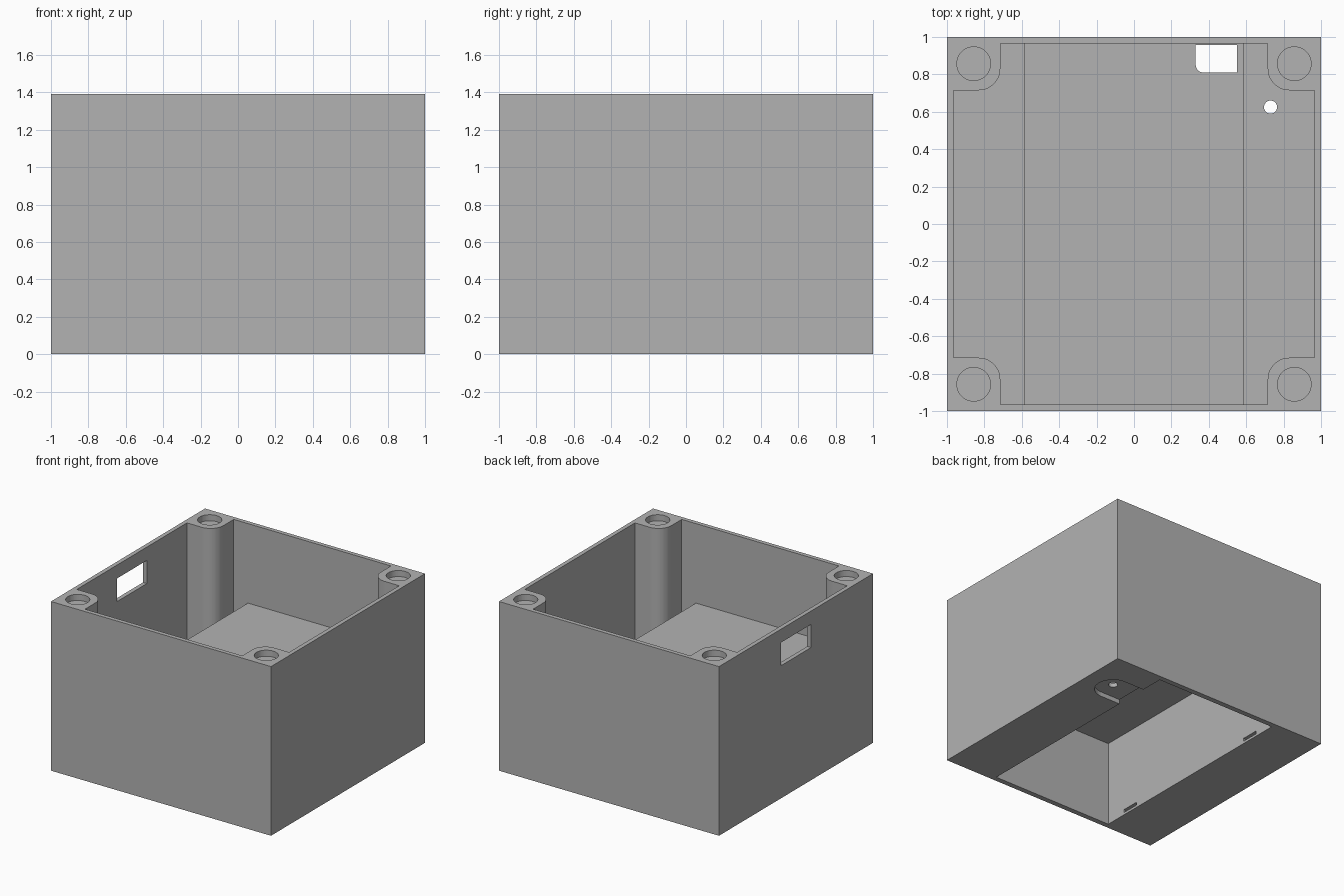
import bpy, bmesh, math

cube = bpy.data.objects.get("Cube")
if cube:
    bpy.data.objects.remove(cube, do_unlink=True)

HEIGHT, INNER, FLOOR, DECK = 1.39, 0.965, 0.07, 0.737

grey = bpy.data.materials.new("plain_grey")
grey.use_nodes = True
colour = (0.45, 0.45, 0.45, 1)
grey.diffuse_color = colour
grey.node_tree.nodes["Principled BSDF"].inputs["Base Color"].default_value = colour


def prism(name, outline, z0, z1):
    """Extrude a flat outline from z0 up to z1."""
    bm = bmesh.new()
    face = bm.faces.new([bm.verts.new((x, y, z0)) for x, y in outline])
    top = bmesh.ops.extrude_face_region(bm, geom=[face])["geom"]
    verts = [v for v in top if isinstance(v, bmesh.types.BMVert)]
    bmesh.ops.translate(bm, verts=verts, vec=(0, 0, z1 - z0))
    bmesh.ops.recalc_face_normals(bm, faces=bm.faces)
    mesh = bpy.data.meshes.new(name)
    bm.to_mesh(mesh)
    bm.free()
    mesh.materials.append(grey)
    obj = bpy.data.objects.new(name, mesh)
    bpy.context.collection.objects.link(obj)
    return obj


def arc(cx, cy, r, a0, a1, steps=16):
    angles = [math.radians(a0 + (a1 - a0) * i / steps) for i in range(steps + 1)]
    return [(cx + r * math.cos(a), cy + r * math.sin(a)) for a in angles]


def circle(cx, cy, r):
    return arc(cx, cy, r, 0, 360, 48)[:-1]


def rect(x0, x1, y0, y1):
    return [(x0, y0), (x1, y0), (x1, y1), (x0, y1)]


def combine(target, tool, operation="DIFFERENCE"):
    """Apply a boolean and discard the tool."""
    tool.hide_render = True
    mod = target.modifiers.new(tool.name, "BOOLEAN")
    mod.operation, mod.solver, mod.object = operation, "EXACT", tool
    bpy.context.view_layer.objects.active = target
    bpy.ops.object.modifier_apply(modifier=mod.name)
    bpy.data.objects.remove(tool, do_unlink=True)


# Outer block
box = prism("enclosure_box", rect(-1, 1, -1, 1), 0, HEIGHT)

# Upper cavity, leaving a rounded post in each corner
corner = [(INNER, 0.715)] + arc(0.83, 0.83, 0.115, 270, 180) + [(0.715, INNER)]
outline = []
for sx, sy in ((1, 1), (-1, 1), (-1, -1), (1, -1)):
    points = corner if sx == sy else corner[::-1]
    outline += [(sx * x, sy * y) for x, y in points]
combine(box, prism("cavity", outline, FLOOR, HEIGHT + 0.1))

# Raised deck over the underside compartment
combine(box, prism("deck", rect(-0.585, 0.585, -0.98, 0.98), 0.03, DECK), "UNION")
combine(box, prism("compartment", rect(-0.55, 0.55, -0.957, 0.957), -0.1, 0.70))

# Cable opening through the deck, with one rounded corner
opening = arc(0.37, 0.85, 0.04, 180, 270, 8) + [(0.55, 0.81), (0.55, 0.957), (0.33, 0.957)]
combine(box, prism("cable_opening", opening, 0.6, 0.8))

# Latch recess under the floor and its screw hole
latch = [(0.5, 0.485)] + arc(0.73, 0.625, 0.14, -90, 90, 24) + [(0.5, 0.765)]
combine(box, prism("latch_recess", latch, -0.1, 0.037))
combine(box, prism("screw_hole", circle(0.73, 0.625, 0.035), -0.1, 0.2))

# Lid tab slots in the compartment side
for y in (-0.7, 0.7):
    combine(box, prism("tab_slot", rect(-0.58, -0.5, y - 0.075, y + 0.075), 0.02, 0.045))

# Side window
combine(box, prism("side_window", rect(-1.1, -0.9, -0.195, 0.195), 1.09, 1.28))

# Round pockets on the corner posts
for sx in (-1, 1):
    for sy in (-1, 1):
        combine(box, prism("post_pocket", circle(sx * 0.857, sy * 0.857, 0.09), HEIGHT - 0.05, HEIGHT + 0.1))
